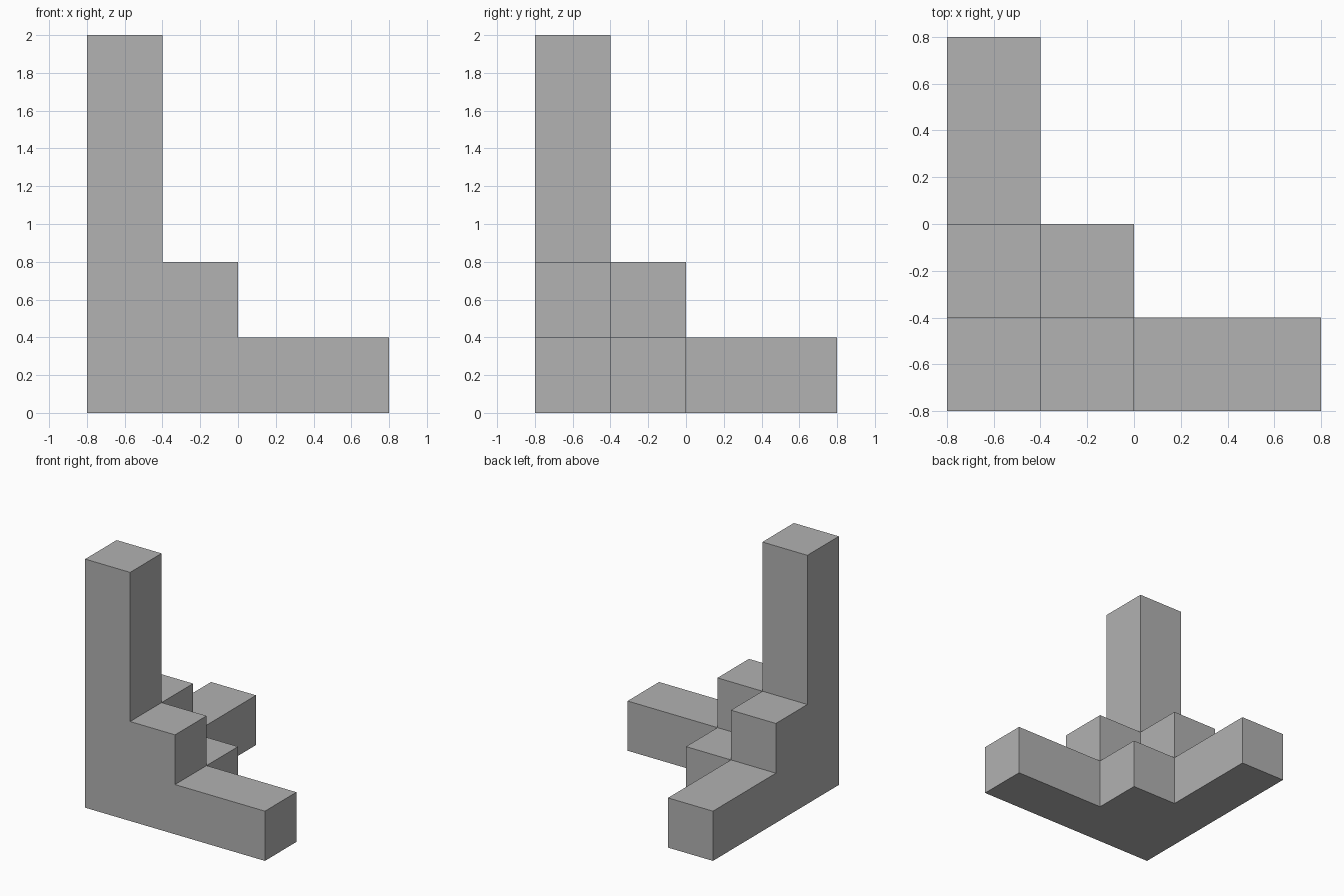
import bpy
import bmesh
from mathutils import Vector

cube = bpy.data.objects.get("Cube")
if cube:
    bpy.data.objects.remove(cube, do_unlink=True)

CELL = 0.4
ORIGIN = Vector((-0.8, -0.8, 0))

# Blocks as (x, y, z) cell counts, all sharing the front right corner
blocks = {
    "tall column": (1, 1, 5),
    "left arm": (4, 1, 1),
    "back arm": (1, 4, 1),
    "left step": (2, 1, 2),
    "back step": (1, 2, 2),
    "corner base": (2, 2, 1),
}
filled = {(x, y, z) for nx, ny, nz in blocks.values()
          for x in range(nx) for y in range(ny) for z in range(nz)}

# Grey material
grey = bpy.data.materials.new("mid_grey")
grey.use_nodes = True
colour = (0.445, 0.445, 0.445, 1)
grey.diffuse_color = colour
grey.node_tree.nodes["Principled BSDF"].inputs["Base Color"].default_value = colour

# Outer skin: one square wherever a filled cell meets an empty one
bm = bmesh.new()
for cell in filled:
    for axis in range(3):
        for side in (0, 1):
            step = [0, 0, 0]
            step[axis] = 2 * side - 1
            if tuple(c + s for c, s in zip(cell, step)) in filled:
                continue
            u, v = Vector(), Vector()
            u[(axis + 1) % 3] = CELL
            v[(axis + 2) % 3] = CELL
            start = ORIGIN + Vector(cell) * CELL
            start[axis] += side * CELL
            ring = [start, start + u, start + u + v, start + v]
            if not side:
                ring.reverse()
            bm.faces.new([bm.verts.new(p) for p in ring])

# Weld the squares and merge flat regions into single faces
bmesh.ops.remove_doubles(bm, verts=bm.verts, dist=0.001)
bmesh.ops.dissolve_limit(bm, angle_limit=0.01, verts=bm.verts, edges=bm.edges)
bmesh.ops.recalc_face_normals(bm, faces=bm.faces)

mesh = bpy.data.meshes.new("stepped_corner_block")
bm.to_mesh(mesh)
bm.free()
mesh.materials.append(grey)
obj = bpy.data.objects.new("stepped_corner_block", mesh)
bpy.context.collection.objects.link(obj)
